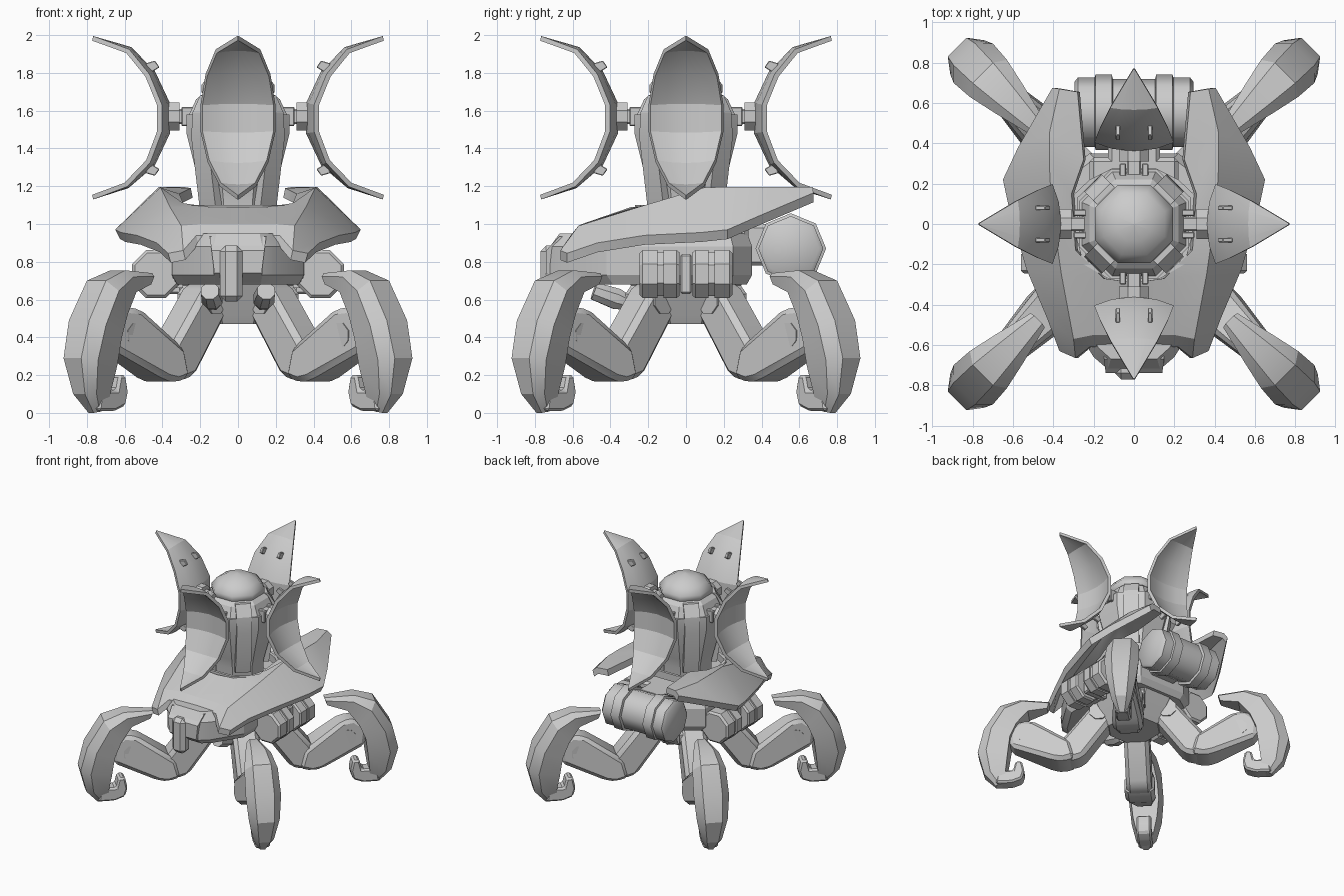
import bpy, bmesh, math
from mathutils import Vector, Matrix

if "Cube" in bpy.data.objects:
    bpy.data.objects.remove(bpy.data.objects["Cube"])

metal = bpy.data.materials.new("light_grey")
metal.diffuse_color = (0.6, 0.6, 0.6, 1)
metal.use_nodes = True
metal.node_tree.nodes["Principled BSDF"].inputs["Base Color"].default_value = metal.diffuse_color


def finish(name, bm, angle=25):
    bmesh.ops.recalc_face_normals(bm, faces=bm.faces)
    me = bpy.data.meshes.new(name)
    bm.to_mesh(me)
    bm.free()
    me.materials.append(metal)
    ob = bpy.data.objects.new(name, me)
    bpy.context.collection.objects.link(ob)
    bpy.ops.object.select_all(action='DESELECT')
    ob.select_set(True)
    bpy.context.view_layer.objects.active = ob
    bpy.ops.object.shade_smooth_by_angle(angle=math.radians(angle))
    return ob


def loft(name, rings, angle=25, closed=False):
    bm = bmesh.new()
    vs = [[bm.verts.new(p) for p in r] for r in rings]
    n = len(rings[0])
    for a, b in zip(vs, vs[1:] + vs[:1] if closed else vs[1:]):
        for i in range(n):
            bm.faces.new((a[i], a[(i + 1) % n], b[(i + 1) % n], b[i]))
    if not closed:
        bm.faces.new(vs[0])
        bm.faces.new(vs[-1])
    return finish(name, bm, angle)


def lathe(name, prof, origin=(0, 0, 0), axis=(0, 0, 1), n=8, phase=0.5, angle=25):
    """prof holds (distance along axis, radius) pairs."""
    q = Vector(axis).to_track_quat('Z', 'Y')
    rings = []
    for t, r in prof:
        ring = []
        for i in range(n):
            a = 2 * math.pi * (i + phase) / n
            ring.append(Vector(origin) + q @ Vector((r * math.cos(a), r * math.sin(a), t)))
        rings.append(ring)
    return loft(name, rings, angle)


def bevel(bm, w):
    if w:
        bmesh.ops.bevel(bm, geom=bm.edges[:], offset=w, segments=1, affect='EDGES')


def slab(name, pts, hw, w=0.02):
    """Outline in the x-z plane, thickened along y."""
    bm = bmesh.new()
    a = [bm.verts.new((x, -hw, z)) for x, z in pts]
    b = [bm.verts.new((x, hw, z)) for x, z in pts]
    n = len(pts)
    bm.faces.new(a)
    bm.faces.new(b[::-1])
    for i in range(n):
        bm.faces.new((a[i], b[i], b[(i + 1) % n], a[(i + 1) % n]))
    bmesh.ops.recalc_face_normals(bm, faces=bm.faces)
    bevel(bm, w)
    return finish(name, bm)


def box(name, lo, hi, w=0.0):
    bm = bmesh.new()
    lo, hi = Vector(lo), Vector(hi)
    bmesh.ops.create_cube(bm, size=1, matrix=Matrix.Translation((lo + hi) / 2)
                          @ Matrix.Diagonal((*(hi - lo), 1)))
    bevel(bm, w)
    return finish(name, bm)


def around(ob, start=0):
    """Four copies about the vertical axis."""
    for k in range(4):
        c = ob if k == 0 else ob.copy()
        if k:
            bpy.context.collection.objects.link(c)
        c.rotation_euler.z = math.radians(start + 90 * k)


# Petal shields: curved leaf, bowed towards the turret
def outward(x, z):
    return (Vector((0.86, 0, 1.56)) - Vector((x, 0, z))).normalized()


leaf = [(.767, 1.995, .004), (.566, 1.937, .118), (.44, 1.81, .172), (.36, 1.64, .198),
        (.36, 1.48, .198), (.44, 1.31, .16), (.58, 1.19, .095), (.767, 1.13, .004)]
bm = bmesh.new()
grid = []
for x, z, w in leaf:
    row = []
    for u in (-1, -.55, 0, .55, 1):
        bow = 0.045 * u * u * (w / .2) ** 2
        row.append(bm.verts.new(Vector((x, u * w, z)) + outward(x, z) * bow))
    grid.append(row)
for a, b in zip(grid, grid[1:]):
    for i in range(4):
        bm.faces.new((a[i], a[i + 1], b[i + 1], b[i]))
new = bmesh.ops.extrude_face_region(bm, geom=bm.faces[:], use_keep_orig=True)
for v in new['geom']:
    if isinstance(v, bmesh.types.BMVert):
        v.co = v.co + outward(v.co.x, v.co.z) * 0.025
        v.co.y *= 0.95
around(finish("petal_shield", bm, 22))
for z, s in ((1.83, 1), (1.29, -1)):
    clip = [(.415, z), (.44, z + s * .035), (.49, z + s * .02), (.47, z - s * .035)]
    for y in (-.08, .08):
        c = slab("petal_clip", clip, .011, .004)
        c.data.transform(Matrix.Translation((0, y, 0)))
        around(c)
around(lathe("petal_mount", [(.31, .08), (.38, .08)], (0, 0, 1.57), (1, 0, 0)))
around(box("petal_arm", (.2, -.035, 1.53), (.32, .035, 1.61), .008))
for y in (-.055, .055):
    around(box("arm_clevis", (.2, y - .016, 1.52), (.30, y + .016, 1.62), .005))

# Turret
lathe("turret_body", [(.9, .2), (1.12, .2), (1.2, .22), (1.48, .295), (1.58, .295), (1.58, .28),
                      (1.66, .24), (1.69, .2)])
lathe("turret_dome", [(1.67, .19), (1.70, .21), (1.735, .21), (1.79, .165), (1.83, .09),
                      (1.845, .001)], n=8, angle=50)
around(slab("turret_pillar", [(.15, 1.1), (.23, 1.1), (.29, 1.46), (.28, 1.59), (.225, 1.68),
                              (.15, 1.68)], .06, 0), 45)

# Armour shell: rows from front to back, inner edge to outer edge
rows = [
    [(0, -.60, .94), (.22, -.61, .94), (.29, -.665, .86), (.37, -.63, .845)],
    [(0, -.55, 1.0), (.20, -.55, 1.0), (.30, -.57, .99), (.43, -.47, .90)],
    [(0, -.29, 1.09), (.15, -.27, 1.09), (.36, -.25, 1.09), (.535, -.22, .94)],
    [None, (.29, -.13, 1.11), (.41, .1, 1.194), (.62, .08, .955)],
    [None, (.31, .15, 1.16), (.42, .3, 1.196), (.65, .22, .97)],
    [None, (.25, .32, 1.19), (.42, .45, 1.196), (.575, .38, 1.04)],
    [None, (.28, .655, 1.195), (.37, .67, 1.196), (.405, .675, 1.165)]]
bm = bmesh.new()
for s in (-1, 1):
    g = [[p and bm.verts.new((s * p[0], p[1], p[2])) for p in r] for r in rows]
    for a, b in zip(g, g[1:]):
        for i in range(3):
            q = (a[i], a[i + 1], b[i + 1], b[i])
            if all(q):
                bm.faces.new(q)
bmesh.ops.remove_doubles(bm, verts=bm.verts, dist=.001)
new = bmesh.ops.extrude_face_region(bm, geom=bm.faces[:], use_keep_orig=True)
for v in new['geom']:
    if isinstance(v, bmesh.types.BMVert):
        v.co.z -= 0.05
        v.co.x *= 0.96
finish("armour_shell", bm)

# Collar lip around the turret opening
lip = [(.13, -.27), (.25, -.20), (.305, 0), (.305, .14), (.22, .22), (.11, .275)]
lip += [(-x, y) for x, y in lip[::-1]]
loft("shell_collar", [[(x * k, y * k, z) for k, z in ((1, 1.04), (1, 1.10), (.92, 1.10), (.92, 1.04))]
                      for x, y in lip], closed=True)


# Body hull: plan outline stacked at several heights
def plan(z, k, ky=1.0):
    half = [(.13, -.72), (.2, -.66), (.35, -.42), (.36, .25), (.22, .35)]
    pts = half + [(-x, y) for x, y in half[::-1]]
    return [(x * k, y * ky, z) for x, y in pts]


loft("body_hull", [plan(.68, .92, .92), plan(.73, 1), plan(.88, 1), plan(.95, .88, .93)])
lathe("pelvis", [(.47, .21), (.52, .24), (.70, .33)])
loft("nose_block", [[(-a, -b, z), (a, -b, z), (a, -.45, z), (-a, -.45, z)] for z, a, b in
                    ((.69, .12, .68), (.74, .125, .74), (.86, .14, .74), (.935, .15, .67))])
box("nose_sensor", (-.095, -.77, .59), (.025, -.66, .885), .03)
box("rear_deck", (-.22, .15, .9), (.22, .33, 1.0), .02)
box("rear_bracket", (-.13, .25, .78), (.13, .48, 1.0), .02)
for s in (-1, 1):
    lathe("chin_nozzle", [(0, .04), (.07, .06), (.2, .05)], (s * .13, -.3, .58),
          (s * .1, -1, .35))
    # Paired hip drums lying front to back
    for d in (-1, 1):
        lathe("hip_drum", [(.035, .125), (.05, .137), (.12, .137), (.12, .125), (.15, .125),
                           (.15, .137), (.23, .137), (.245, .12)],
              (s * .435, 0, .735), (0, d, 0))
        box("drum_link", (s * .37 - .08, d * .14 - .07, .66), (s * .37 + .08, d * .14 + .07, .82))
    box("drum_spine", (s * .40 - .1, -.03, .63), (s * .40 + .1, .03, .84), .01)

# Rear barrel with bands
end = [(.295, .15), (.278, .172), (.195, .172), (.19, .187), (.11, .187), (.105, .165)]
lathe("rear_barrel", [(-x, r) for x, r in end] + end[::-1], (0, .555, .87), (1, 0, 0),
      phase=0, angle=48)

# Legs, built along x then turned onto the diagonals
around(slab("thigh", [(.14, .56), (.20, .69), (.32, .68), (.62, .30), (.60, .19), (.50, .17),
                      (.40, .20)], .10, .03), 45)
shank = slab("shank", [(.46, .19), (.56, .16), (.64, .175), (.98, .33), (1.0, .48), (.90, .56),
                       (.80, .55), (.50, .34)], .12, .03)
for v in shank.data.vertices:
    v.co.y *= 1 - .4 * min(1, max(0, (v.co.x - .66) / .2))
around(shank, 45)
for x, z, r, h in ((.84, .41, .07, .082), (.27, .60, .08, .11)):
    around(lathe("leg_pivot", [(-h, r), (h, r)], (x, 0, z), (0, 1, 0)), 45)

# Claw blade: outer point, inner point, half width
blade = [(.67, .74, .69, .68, .05), (.90, .755, .84, .64, .10), (1.06, .70, .93, .52, .13),
         (1.19, .49, .98, .40, .138), (1.24, .29, 1.0, .25, .12), (1.19, .10, 1.02, .10, .08),
         (1.10, 0, 1.0, .02, .035)]
rings = []
for xo, zo, xi, zi, w in blade:
    o, i = Vector((xo, 0, zo)), Vector((xi, 0, zi))
    m = o.lerp(i, .3)
    rings.append([p + Vector((0, k * w, 0)) for p, k in
                  ((o, -.55), (o, .55), (m, 1), (i, .8), (i, -.8), (m, -1))])
around(loft("claw_blade", rings), 45)
around(slab("claw_toe", [(1.10, .01), (.97, .01), (.89, .04), (.87, .11), (.89, .20), (.94, .20),
                         (.96, .12), (1.08, .12)], .058, .014), 45)
